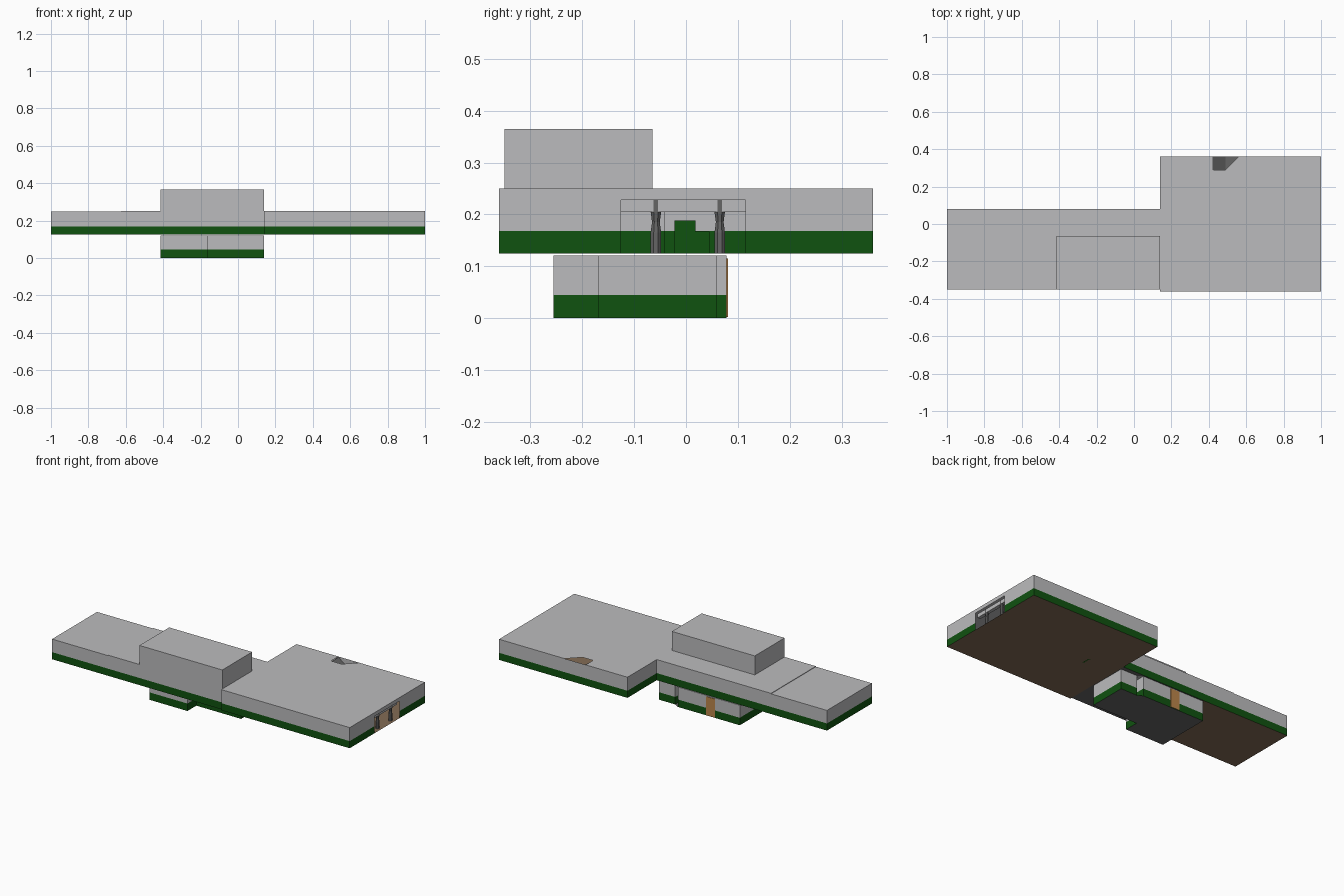
import bpy, bmesh, math

if "Cube" in bpy.data.objects:
    bpy.data.objects.remove(bpy.data.objects["Cube"])


def make_mat(name, rgb):
    m = bpy.data.materials.new(name)
    m.diffuse_color = (*rgb, 1)
    m.use_nodes = True
    m.node_tree.nodes["Principled BSDF"].inputs["Base Color"].default_value = m.diffuse_color
    return m


GREY = make_mat("light grey plaster", (0.50, 0.50, 0.51))
GREEN = make_mat("dark green wainscot", (0.005, 0.085, 0.005))
BROWN = make_mat("brown floor", (0.23, 0.15, 0.09))
DARK = make_mat("dark grey stone", (0.13, 0.13, 0.13))
DOOR = make_mat("orange wood", (0.50, 0.24, 0.07))


def finish(name, bm, mats):
    me = bpy.data.meshes.new(name)
    bm.to_mesh(me)
    bm.free()
    for m in mats:
        me.materials.append(m)
    ob = bpy.data.objects.new(name, me)
    bpy.context.collection.objects.link(ob)
    return ob


def slab(name, pts, z, mat):
    """Flat floor, ceiling or roof sheet."""
    bm = bmesh.new()
    bm.faces.new([bm.verts.new((x, y, z)) for x, y in pts])
    bmesh.ops.triangulate(bm, faces=bm.faces[:])
    return finish(name, bm, [mat])


def rect(x0, x1, y0, y1):
    return [(x0, y0), (x1, y0), (x1, y1), (x0, y1)]


def wall(name, pts, z0, z1, split=None, closed=False):
    """Sheet wall along a plan path, green below the split height."""
    bm = bmesh.new()
    ends = pts[1:] + pts[:1] if closed else pts[1:]
    bands = [(z0, split, 1), (split, z1, 0)] if split else [(z0, z1, 0)]
    for (ax, ay), (bx, by) in zip(pts, ends):
        for lo, hi, idx in bands:
            f = bm.faces.new([bm.verts.new(c) for c in
                              ((ax, ay, lo), (bx, by, lo), (bx, by, hi), (ax, ay, hi))])
            f.material_index = idx
    return finish(name, bm, [GREY, GREEN])


def box(name, x0, x1, y0, y1, z0, z1, mat):
    bm = bmesh.new()
    bmesh.ops.create_cube(bm, size=1)
    for v in bm.verts:
        v.co = ((x0 + x1) / 2 + v.co.x * (x1 - x0),
                (y0 + y1) / 2 + v.co.y * (y1 - y0),
                (z0 + z1) / 2 + v.co.z * (z1 - z0))
    return finish(name, bm, [mat])


F, W, R = 0.125, 0.168, 0.25   # main floor, wainscot top, roof

# Large hall with an open entrance on the right end
slab("hall_floor", rect(0.14, 1, -0.36, 0.36), F, BROWN)
slab("hall_roof", [(0.14, -0.36), (1, -0.36), (1, 0.36), (0.56, 0.36), (0.56, 0.15),
                   (0.49, 0.15), (0.49, 0.29), (0.42, 0.29), (0.42, 0.36), (0.14, 0.36)], R, GREY)
wall("hall_walls", [(1, 0.115), (1, 0.36), (0.14, 0.36), (0.14, 0.06)], F, R, W)
wall("hall_front_walls", [(0.14, -0.04), (0.14, -0.36), (1, -0.36), (1, -0.125)], F, R, W)
wall("hall_door_header", [(0.14, -0.04), (0.14, 0.06)], 0.228, R)
wall("entrance_header", [(1, -0.125), (1, 0.115)], 0.228, R)
box("entrance_beam", 0.965, 0.985, -0.125, 0.115, 0.205, 0.228, GREY)

# Entrance columns with a wider foot and head
for i, cy in enumerate((-0.058, 0.065)):
    bm = bmesh.new()
    prof = [(0.011, F), (0.011, 0.165), (0.008, 0.185), (0.011, 0.205), (0.011, 0.228)]
    rings = [[bm.verts.new((0.975 + r * math.cos(a * math.pi / 4 + math.pi / 8),
                            cy + r * math.sin(a * math.pi / 4 + math.pi / 8), z))
              for a in range(8)] for r, z in prof]
    for lo, hi in zip(rings, rings[1:]):
        for k in range(8):
            bm.faces.new((lo[k], lo[(k + 1) % 8], hi[(k + 1) % 8], hi[k]))
    finish(f"entrance_column_{i + 1}", bm, [DARK])

# Stepped green counter inside the hall
box("counter_tall", 0.30, 0.34, -0.022, 0.018, F, 0.188, GREEN)
box("counter_low", 0.30, 0.34, 0.018, 0.045, F, 0.167, GREEN)

# L shaped ramp under the roof opening
bm = bmesh.new()
for quad in ([(0.49, 0.16, F), (0.56, 0.16, F), (0.56, 0.29, 0.2), (0.49, 0.29, 0.2)],
             [(0.49, 0.29, 0.2), (0.56, 0.29, 0.2), (0.56, 0.36, 0.2), (0.49, 0.36, 0.2)],
             [(0.49, 0.29, 0.2), (0.49, 0.36, 0.2), (0.42, 0.36, 0.245), (0.42, 0.29, 0.245)]):
    bm.faces.new([bm.verts.new(c) for c in quad])
finish("ramp", bm, [DARK])

# Wing
slab("wing_floor_west", rect(-1, -0.415, -0.35, 0.08), F, BROWN)
slab("wing_floor_east", rect(-0.415, 0.14, -0.35, 0.08), F, DARK)
slab("wing_roof_west", rect(-1, -0.625, -0.35, 0.08), 0.247, GREY)
slab("wing_roof_east", [(-0.625, -0.35), (-0.415, -0.35), (-0.415, -0.065), (0.14, -0.065),
                        (0.14, 0.08), (-0.625, 0.08)], R, GREY)
wall("wing_roof_step", [(-0.625, -0.35), (-0.625, 0.08)], 0.247, R)
wall("wing_walls_west", [(-0.625, -0.35), (-1, -0.35), (-1, 0.08), (-0.625, 0.08)], F, 0.247, W)
wall("wing_wall_front", [(-0.625, -0.35), (0.14, -0.35)], F, R, W)
wall("wing_wall_back", [(-0.625, 0.08), (0.14, 0.08)], F, R, W)

# Tall room rising above the wing
room = rect(-0.415, 0.14, -0.35, -0.065)
wall("tall_room_walls", room, R, 0.365, closed=True)
slab("tall_room_roof", room, 0.365, GREY)
wall("tall_room_side_partition", [(-0.415, -0.35), (-0.415, -0.065), (-0.2, -0.065)], F, R, W)
wall("tall_room_back_partition", [(-0.1, -0.065), (0.14, -0.065)], F, R, W)

# Lower storey with its stepped plan and inner recess
low = [(-0.415, -0.255), (-0.16, -0.255), (-0.16, -0.17), (0.14, -0.17), (0.14, 0.06),
       (0.03, 0.06), (0.03, -0.08), (-0.145, -0.08), (-0.145, 0.02), (0, 0.02),
       (0, 0.078), (-0.415, 0.078)]
slab("lower_floor", low, 0.0, DARK)
slab("lower_ceiling", low, 0.121, GREY)
wall("lower_walls", low, 0.0, 0.121, 0.045, closed=True)
box("lower_door", -0.25, -0.19, 0.075, 0.081, 0.002, 0.115, DOOR)
